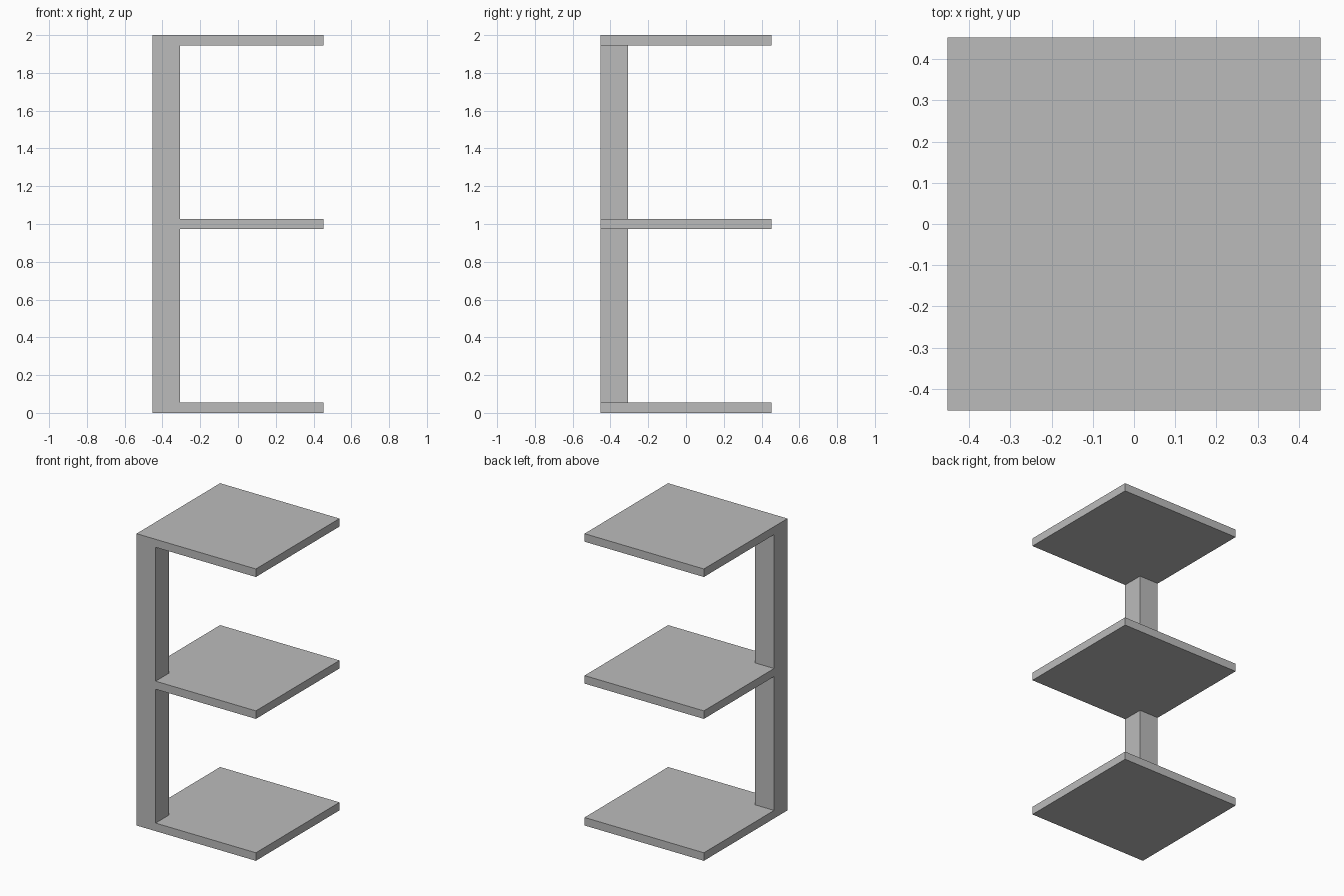
import bpy
import bmesh

cube = bpy.data.objects.get("Cube")
if cube:
    bpy.data.objects.remove(cube, do_unlink=True)

HALF = 0.4525       # half the shelf width
POST = 0.145        # post thickness
THICK = 0.055       # shelf thickness
HEIGHT = 2.0
INNER = POST - HALF

grey = bpy.data.materials.new("plain grey")
grey.use_nodes = True
colour = (0.5, 0.5, 0.5, 1)
grey.diffuse_color = colour
grey.node_tree.nodes["Principled BSDF"].inputs["Base Color"].default_value = colour


def extrude_outline(name, outline, bottom, height):
    """Extrude a flat plan outline straight up into a solid."""
    bm = bmesh.new()
    base = bm.faces.new([bm.verts.new((x, y, bottom)) for x, y in outline])
    result = bmesh.ops.extrude_face_region(bm, geom=[base], use_keep_orig=True)
    top = [v for v in result["geom"] if isinstance(v, bmesh.types.BMVert)]
    bmesh.ops.translate(bm, verts=top, vec=(0, 0, height))
    bmesh.ops.recalc_face_normals(bm, faces=bm.faces)
    mesh = bpy.data.meshes.new(name)
    bm.to_mesh(mesh)
    bm.free()
    mesh.materials.append(grey)
    obj = bpy.data.objects.new(name, mesh)
    bpy.context.collection.objects.link(obj)
    return obj


# Square corner post, full height
post_plan = [(-HALF, -HALF), (INNER, -HALF), (INNER, INNER), (-HALF, INNER)]
extrude_outline("corner_post", post_plan, 0, HEIGHT)

# Square shelves, notched to fit around the post
shelf_plan = [(INNER, -HALF), (HALF, -HALF), (HALF, HALF),
              (-HALF, HALF), (-HALF, INNER), (INNER, INNER)]
levels = {"bottom_shelf": 0,
          "middle_shelf": (HEIGHT - THICK) / 2,
          "top_shelf": HEIGHT - THICK}
for name, z in levels.items():
    extrude_outline(name, shelf_plan, z, THICK)
